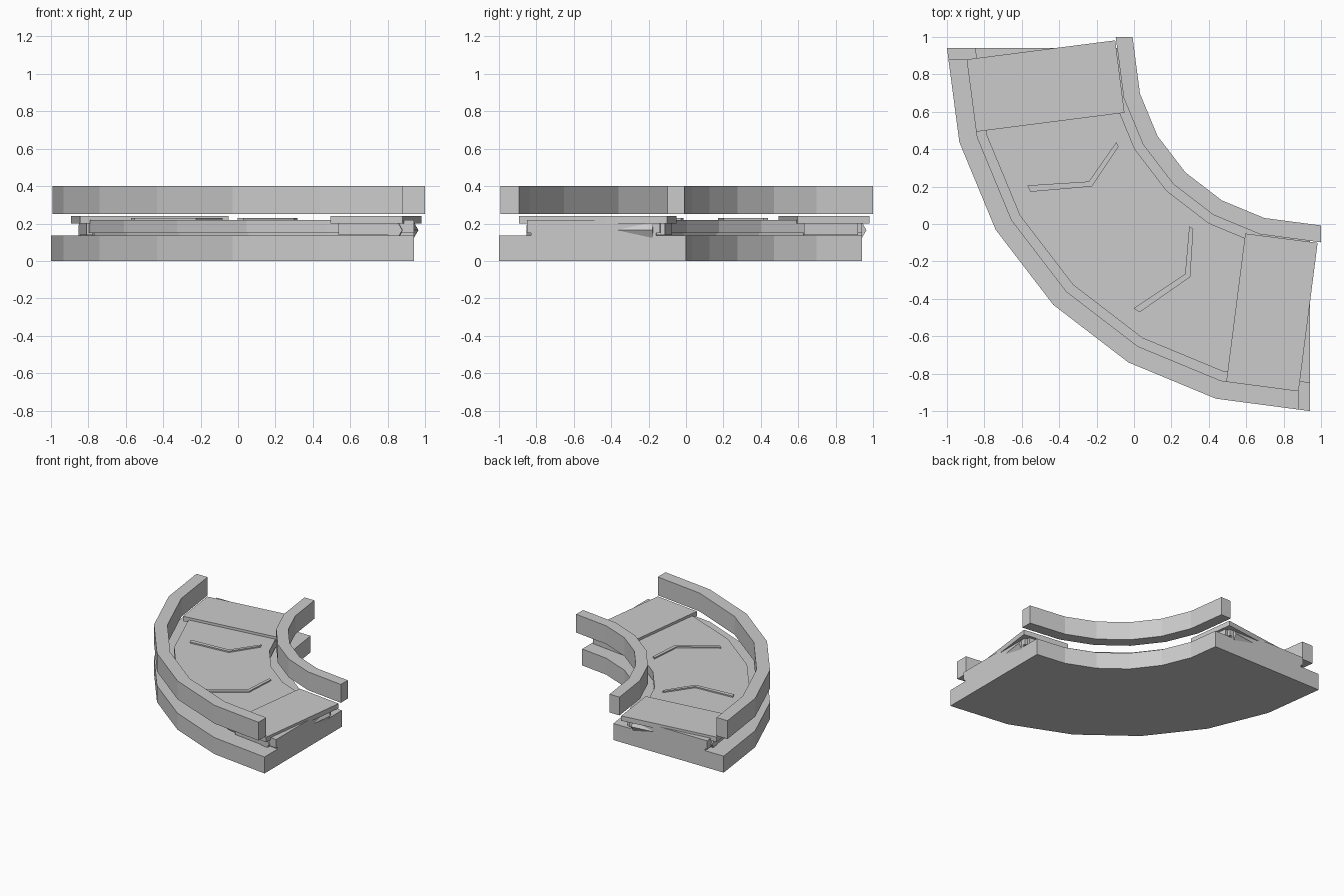
import bpy, bmesh, math
from mathutils import Matrix, Vector

if "Cube" in bpy.data.objects:
    bpy.data.objects.remove(bpy.data.objects["Cube"])

CX = CY = 0.94            # centre of the quarter turn
TILT = math.radians(7.3)  # skew of the two end stations


def prism(name, outline, z0, z1):
    """Extrude a 2D outline between two heights."""
    bm = bmesh.new()
    face = bm.faces.new([bm.verts.new((x, y, z0)) for x, y in outline])
    ext = bmesh.ops.extrude_face_region(bm, geom=[face])
    top = [g for g in ext["geom"] if isinstance(g, bmesh.types.BMVert)]
    bmesh.ops.translate(bm, verts=top, vec=(0, 0, z1 - z0))
    return finish(name, bm)


def finish(name, bm):
    bmesh.ops.recalc_face_normals(bm, faces=bm.faces)
    me = bpy.data.meshes.new(name)
    bm.to_mesh(me)
    bm.free()
    ob = bpy.data.objects.new(name, me)
    bpy.context.collection.objects.link(ob)
    return ob


def polar(r, deg):
    a = math.radians(deg)
    return Vector((CX - r * math.cos(a), CY - r * math.sin(a)))


def arc(r, stretch=0.0):
    """Six-chord quarter arc; stretch moves both ends along their chords."""
    p = [polar(r, 15 * i) for i in range(7)]
    t = stretch / (r * math.sin(math.radians(15)))
    a, b = p[0] + (p[0] - p[1]) * t, p[6] + (p[6] - p[5]) * t
    return [a] + p[1:6] + [b]


def ring(name, r0, r1, z0, z1, stretch=0.0):
    return prism(name, arc(r1, stretch) + arc(r0, stretch)[::-1], z0, z1)


# Curved base, belt and guide rails
ring("base", 0.94, 1.94, 0.0, 0.135)
ring("belt", 1.08, 1.79, 0.15, 0.22)
ring("belt_underside", 1.10, 1.77, 0.13, 0.155)
ring("inner_rail", 0.94, 1.03, 0.25, 0.40, 0.06)
ring("outer_rail", 1.84, 1.94, 0.25, 0.40, -0.06)

# Direction chevrons on the belt
for i, a in enumerate((27.2, 57.2)):
    line = [(1.68, a), (1.38, a + 5.2), (1.15, a)]
    back = [(r, d - 1.3) for r, d in reversed(line)]
    prism(f"chevron_{i + 1}", [polar(r, d) for r, d in line + back], 0.21, 0.23)

# End stations: cover plate, support block and hexagonal roller
station = Matrix.Translation((-0.4725, 0.7375, 0)) @ Matrix.Rotation(TILT, 4, 'Z')
swap = Matrix(((0, 1, 0, 0), (1, 0, 0, 0), (0, 0, 1, 0), (0, 0, 0, 1)))


def rect(u0, u1, v0, v1):
    return [(u0, v0), (u1, v0), (u1, v1), (u0, v1)]


for label, m in (("back", station), ("right", swap @ station)):
    plate = prism(label + "_cover_plate", rect(-0.4, 0.4, -0.195, 0.195), 0.2, 0.24)
    block = prism(label + "_support_block", rect(-0.36, 0.38, -0.155, 0.135), 0.14, 0.205)
    hexagon = [(0.046 * math.cos(k * math.pi / 3), 0.046 * math.sin(k * math.pi / 3))
               for k in range(6)]
    roller = prism(label + "_roller", hexagon, -0.36, 0.32)
    # lay the roller along the station's long side, a corner facing outwards
    lay = Matrix(((0, 0, 1, 0), (1, 0, 0, 0.142), (0, 1, 0, 0.165), (0, 0, 0, 1)))
    roller.data.transform(lay)
    for ob in (plate, block, roller):
        ob.data.transform(m)
        if label == "right":
            ob.data.flip_normals()
